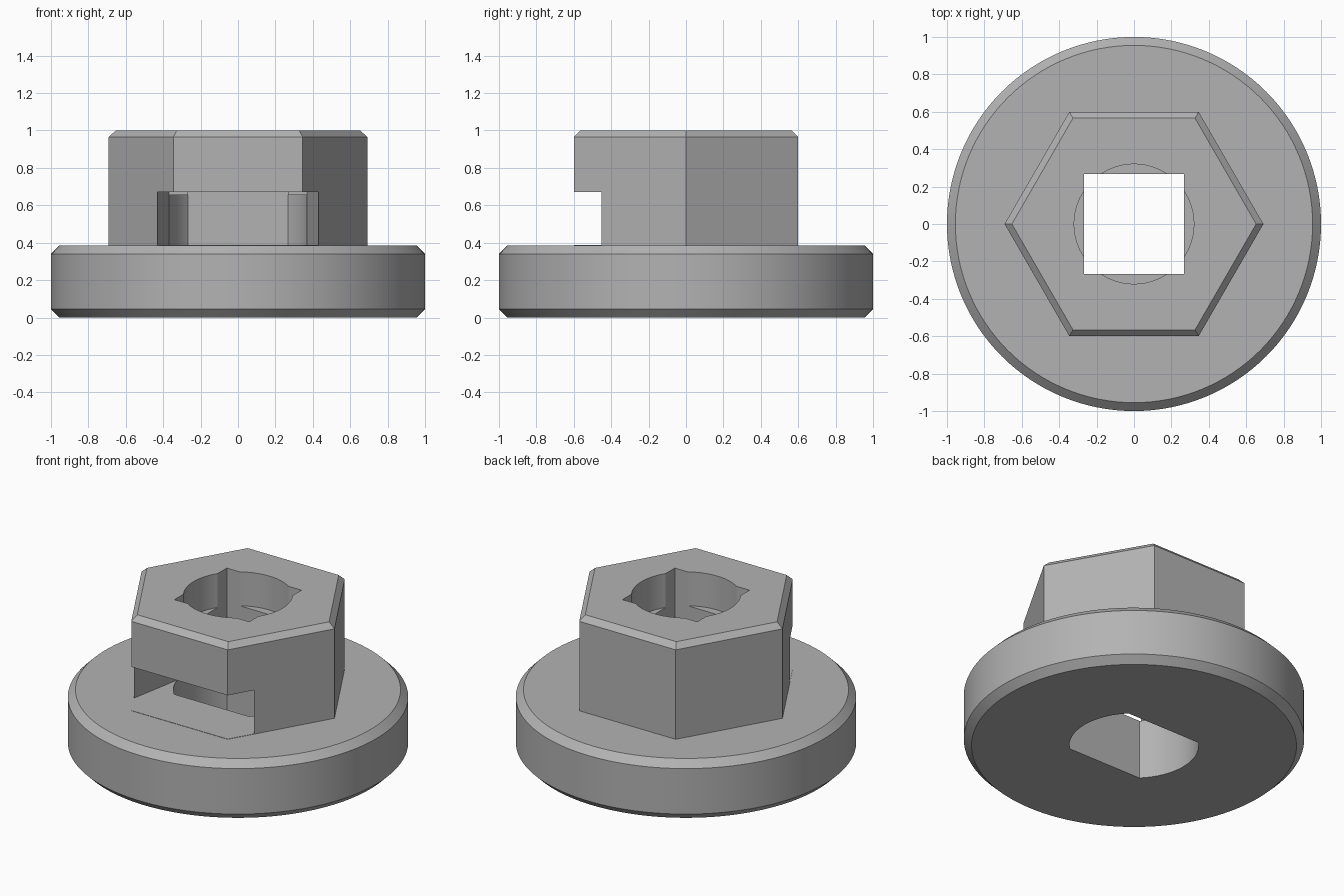
import bpy, bmesh
from math import cos, sin, pi, radians

cube = bpy.data.objects.get("Cube")
if cube:
    bpy.data.objects.remove(cube, do_unlink=True)

grey = bpy.data.materials.new("plain_grey")
grey.use_nodes = True
COLOUR = (0.45, 0.45, 0.45, 1)
grey.diffuse_color = COLOUR
grey.node_tree.nodes["Principled BSDF"].inputs["Base Color"].default_value = COLOUR


def ring(radius, count):
    return [(radius * cos(2 * pi * i / count), radius * sin(2 * pi * i / count))
            for i in range(count)]


def loft(name, layers):
    """Closed solid through a stack of (outline, height) layers."""
    bm = bmesh.new()
    rows = [[bm.verts.new((x, y, z)) for x, y in outline] for outline, z in layers]
    n = len(rows[0])
    for low, high in zip(rows, rows[1:]):
        for i in range(n):
            j = (i + 1) % n
            bm.faces.new((low[i], low[j], high[j], high[i]))
    bm.faces.new(rows[0][::-1])
    bm.faces.new(rows[-1])
    bmesh.ops.recalc_face_normals(bm, faces=bm.faces)
    mesh = bpy.data.meshes.new(name)
    bm.to_mesh(mesh)
    bm.free()
    mesh.materials.append(grey)
    obj = bpy.data.objects.new(name, mesh)
    bpy.context.collection.objects.link(obj)
    return obj


def prism(name, outline, bottom, top):
    return loft(name, [(outline, bottom), (outline, top)])


def combine(target, tool, operation):
    bpy.ops.object.select_all(action='DESELECT')
    bpy.context.view_layer.objects.active = target
    target.select_set(True)
    mod = target.modifiers.new(tool.name, 'BOOLEAN')
    mod.operation, mod.object, mod.solver = operation, tool, 'EXACT'
    bpy.ops.object.modifier_apply(modifier=mod.name)
    bpy.data.objects.remove(tool, do_unlink=True)


# Round flange with chamfered rims
SIDES = 128
body = loft("flanged_hex_body", [
    (ring(0.955, SIDES), 0), (ring(1, SIDES), 0.045),
    (ring(1, SIDES), 0.34), (ring(0.955, SIDES), 0.385)])

# Hexagonal head with chamfered top
head = loft("hex_head", [(ring(0.692, 6), 0.2), (ring(0.692, 6), 0.965),
                         (ring(0.653, 6), 1)])
combine(body, head, 'UNION')

# Lower cavity: round hole with two flat sides
half = [(0.38 * cos(radians(a)), 0.38 * sin(radians(a)))
        for a in [-45.28 + 90.56 * i / 32 for i in range(33)]]
flat_sided = half + [(-x, -y) for x, y in half]
combine(body, prism("lower_cavity", flat_sided, -0.1, 0.655), 'DIFFERENCE')

# Square passage and round upper bore
h = 0.268
square = [(-h, -h), (h, -h), (h, h), (-h, h)]
combine(body, prism("square_passage", square, 0.6, 1.1), 'DIFFERENCE')
combine(body, prism("upper_bore", ring(0.32, 96), 0.78, 1.1), 'DIFFERENCE')

# Tapered side slot opening to the front
slot = [(-0.476, -0.7), (0.476, -0.7), (0.368, -0.1), (-0.368, -0.1)]
combine(body, prism("front_slot", slot, 0.387, 0.67), 'DIFFERENCE')

body.select_set(True)
bpy.context.view_layer.objects.active = body
bpy.ops.object.shade_smooth_by_angle(angle=radians(25))
